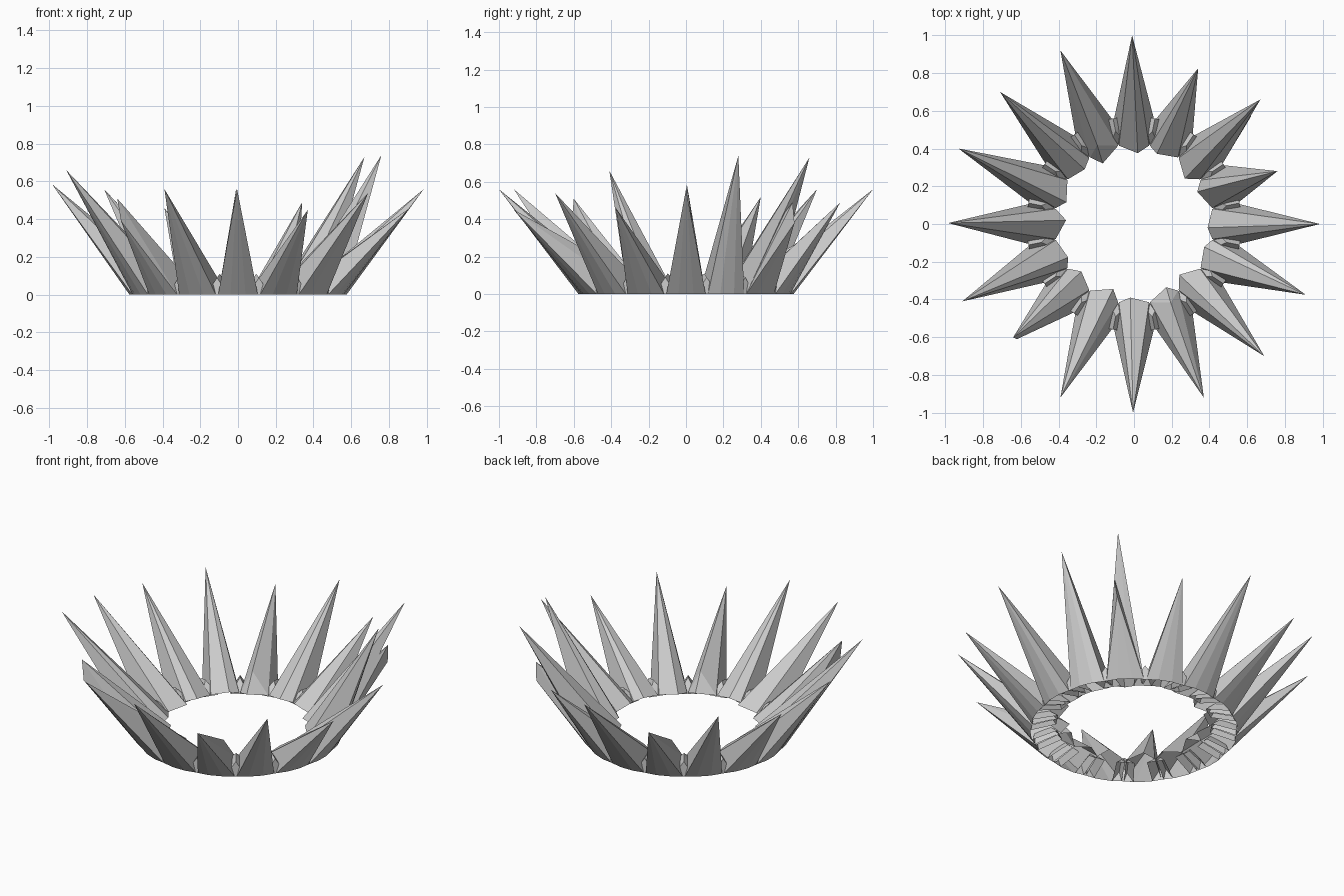
import bpy, bmesh, math
from mathutils import Vector

if "Cube" in bpy.data.objects:
    bpy.data.objects.remove(bpy.data.objects["Cube"])

# Spike tips, counter-clockwise from +x every 22.5 degrees
TIPS = [(.985, 0, .56), (.76, .28, .74), (.67, .66, .73), (.34, .825, .49),
        (-.01, 1, .56), (-.39, .92, .46), (-.71, .70, .56), (-.93, .40, .52),
        (-.985, .005, .585), (-.91, -.41, .66), (-.64, -.60, .51), (-.39, -.92, .56),
        (-.005, -1, .56), (.37, -.92, .45), (.69, -.70, .54), (.91, -.375, .46)]

# Footprints as (radius, sideways, height): a spike, and the low web between two
FOOT = [(.575, -.04, 0), (.575, .04, 0), (.56, .105, 0), (.56, -.105, 0),
        (.47, .09, .02), (.47, -.09, .02),
        (.415, -.08, .05), (.415, .08, .05), (.39, 0, .07)]
WEB = [(.57, -.06, 0), (.57, .06, 0), (.43, -.05, .04), (.43, .05, .04),
       (.57, 0, .09), (.50, 0, .11)]


def hull_part(name, index, foot, tips=()):
    """Convex faceted part, open underneath, at the given place on the ring."""
    a = math.radians(22.5 * index)
    out = Vector((math.cos(a), math.sin(a), 0))
    side = Vector((-math.sin(a), math.cos(a), 0))
    bm = bmesh.new()
    for r, s, z in foot:
        if r < .4:          # wavy inner lip
            s += .03 if index % 2 else -.02
            r -= .015 * (index % 3)
        bm.verts.new(out * r + side * s + Vector((0, 0, z)))
    for t in tips:
        bm.verts.new(t)
    hull = bmesh.ops.convex_hull(bm, input=bm.verts[:])
    junk = list({v for v in hull["geom_interior"] + hull["geom_unused"]
                 if isinstance(v, bmesh.types.BMVert)})
    if junk:
        bmesh.ops.delete(bm, geom=junk, context='VERTS')
    bmesh.ops.recalc_face_normals(bm, faces=bm.faces[:])
    # open the underside
    under = [f for f in bm.faces if max(v.co.z for v in f.verts) < .08]
    bmesh.ops.delete(bm, geom=under, context='FACES')
    me = bpy.data.meshes.new(name)
    bm.to_mesh(me)
    bm.free()
    ob = bpy.data.objects.new(name, me)
    bpy.context.collection.objects.link(ob)


# Ring of main spikes with webs; the front left one has a blunt broken end
for i, tip in enumerate(TIPS):
    ends = [tip]
    if i == 10:
        ends.append((-.62, -.61, .39))
    foot = FOOT + ([(.46, .02, .17)] if i in (5, 13) else [])
    hull_part(f"spike_{i:02d}", i, foot, ends)
    hull_part(f"web_{i:02d}", i + .5, WEB)

# Broken lower spike behind the tall back right one
hull_part("broken_spike", 2, FOOT, [(.62, .57, .49), (.61, .58, .38)])
